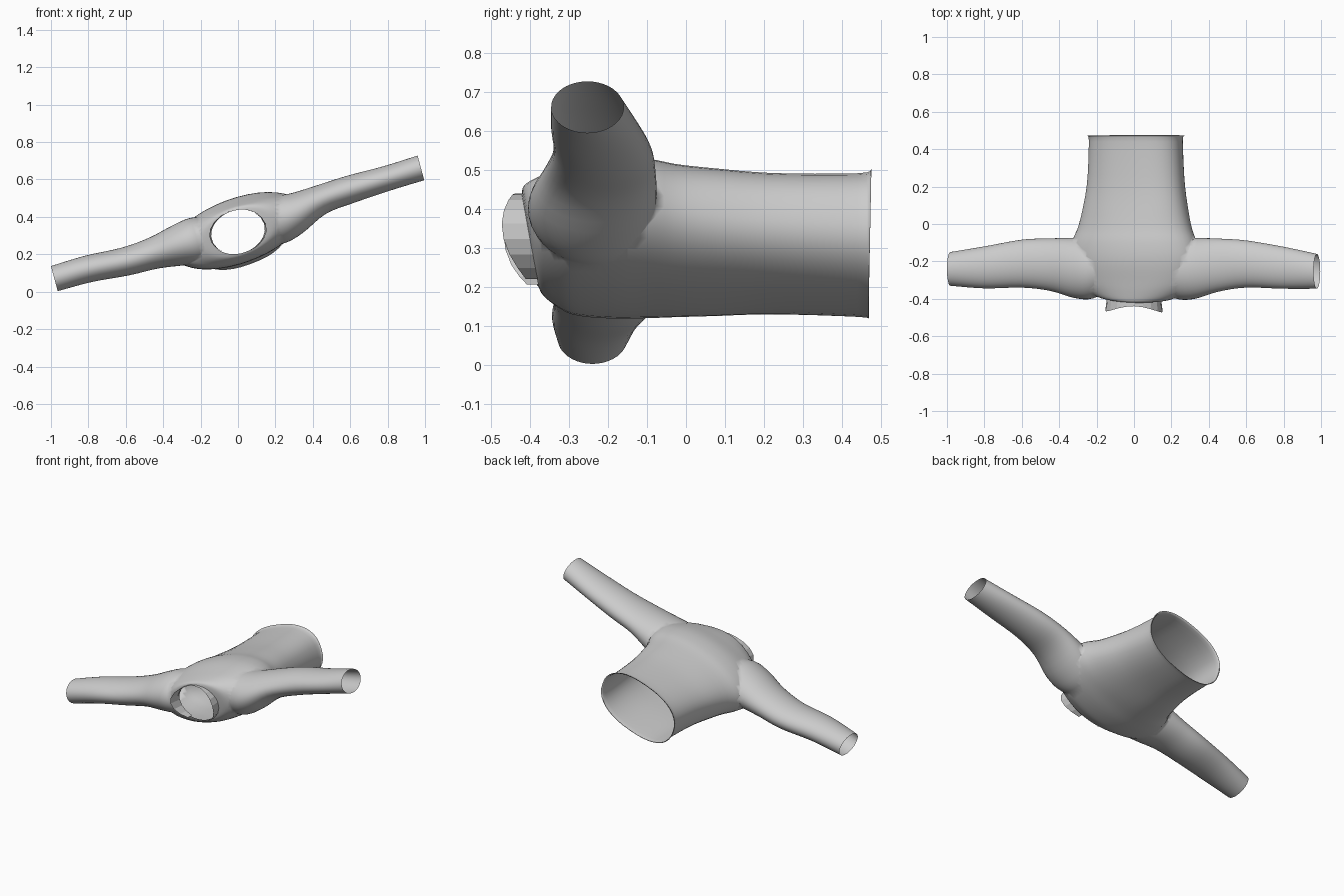
import bpy, bmesh
from math import sin, cos, pi, radians, copysign

if "Cube" in bpy.data.objects:
    bpy.data.objects.remove(bpy.data.objects["Cube"])

N = 40
TILT = radians(20)


def loft(name, rings):
    """Closed tube through a list of point rings, capped with one ngon per end."""
    bm = bmesh.new()
    loops = [[bm.verts.new(p) for p in r] for r in rings]
    for r0, r1 in zip(loops, loops[1:]):
        for i in range(N):
            j = (i + 1) % N
            bm.faces.new((r0[i], r0[j], r1[j], r1[i]))
    bm.faces.new(loops[0])
    bm.faces.new(loops[-1])
    bmesh.ops.recalc_face_normals(bm, faces=bm.faces)
    return finish(name, bm)


def finish(name, bm):
    me = bpy.data.meshes.new(name)
    bm.to_mesh(me)
    bm.free()
    ob = bpy.data.objects.new(name, me)
    bpy.context.collection.objects.link(ob)
    return ob


def interp(keys, steps):
    """Catmull-Rom refinement of section rows."""
    out = []
    for i in range(len(keys) - 1):
        p = [keys[max(0, min(len(keys) - 1, i + k))] for k in (-1, 0, 1, 2)]
        for s in range(steps):
            t = s / steps
            out.append([b + .5 * t * (c - a + t * (2 * a - 5 * b + 4 * c - d + t * (3 * (b - c) + d - a)))
                        for a, b, c, d in zip(*p)])
    return out + [keys[-1]]


def body_ring(y, cx, cz, a, b, shear):
    """Tilted oval, squarer toward the hem, leaning in y by the shear."""
    p = 1 - .16 * max(0, min(1, (y + .2) / .3))
    pts = []
    for i in range(N):
        t = 2 * pi * i / N
        u = a * copysign(abs(cos(t)) ** p, cos(t))
        v = b * copysign(abs(sin(t)) ** p, sin(t))
        z = u * sin(TILT) + v * cos(TILT)
        pts.append((cx + u * cos(TILT) - v * sin(TILT), y - shear * z, cz + z))
    return pts


def sleeve_ring(x, y, z, hy, hz):
    return [(x - .27 * hz * sin(2 * pi * i / N), y + hy * cos(2 * pi * i / N),
             z + hz * sin(2 * pi * i / N)) for i in range(N)]


# torso: y, centre x, centre z, wide radius, thin radius, shear toward the neck
torso = loft("shirt_body", [body_ring(*r) for r in interp([
    (.472, .01, .31, .265, .172, -.02), (.44, .01, .308, .256, .163, 0),
    (.2, .01, .312, .27, .156, 0), (0, .005, .318, .31, .165, 0),
    (-.1, 0, .325, .35, .172, 0), (-.2, 0, .325, .37, .172, 0),
    (-.3, 0, .318, .345, .157, .06), (-.355, 0, .318, .285, .143, .13),
    (-.39, 0, .32, .215, .13, .17), (-.4, 0, .32, .148, .115, .18)], 4)])

# sleeves: x, centre y, centre z, half depth, half height
left = [(-.982, -.24, .07, .09, .067), (-.8, -.232, .122, .112, .07),
        (-.6, -.212, .162, .128, .074), (-.45, -.217, .207, .14, .083),
        (-.32, -.235, .248, .16, .107), (-.22, -.24, .275, .158, .12),
        (-.1, -.225, .3, .11, .1)]
right = [(.978, -.253, .662, .093, .066), (.8, -.234, .607, .112, .065),
         (.6, -.214, .547, .126, .072), (.45, -.22, .494, .142, .077),
         (.32, -.238, .422, .163, .106), (.22, -.24, .383, .158, .122),
         (.1, -.225, .34, .11, .1)]
for name, rows in (("left_sleeve", left), ("right_sleeve", right)):
    sleeve = loft(name, [sleeve_ring(*r) for r in interp(rows, 4)])
    mod = torso.modifiers.new(name, 'BOOLEAN')
    mod.operation, mod.solver, mod.object = 'UNION', 'EXACT', sleeve
    bpy.context.view_layer.objects.active = torso
    bpy.ops.object.modifier_apply(modifier=name)
    bpy.data.objects.remove(sleeve)

# open the hem, cuffs and neck by removing the large end caps
bm = bmesh.new()
bm.from_mesh(torso.data)
caps = [f for f in bm.faces if len(f.verts) >= 30]
bmesh.ops.delete(bm, geom=caps, context='FACES_ONLY')
bm.to_mesh(torso.data)
bm.free()

# collar: band folded out from the neck edge, open at the front of the throat
bm = bmesh.new()
prev = None
S = 16
for i in range(S + 1):
    t = radians(-62 + 304 * i / S)
    x, z = .144 * cos(t), .12 * sin(t)
    z += .1 * x
    side = cos(t) ** 2
    y = -.388 - .18 * z
    inner = bm.verts.new((x, y, .32 + z))
    outer = bm.verts.new((x * (1 + .07 * side), y - .03 - .05 * side, .32 + z))
    if prev:
        bm.faces.new((prev[0], inner, outer, prev[1]))
    prev = (inner, outer)
collar = finish("collar", bm)

for ob, ang in ((torso, 70), (collar, 15)):
    bpy.ops.object.select_all(action='DESELECT')
    ob.select_set(True)
    bpy.context.view_layer.objects.active = ob
    bpy.ops.object.shade_smooth_by_angle(angle=radians(ang))
